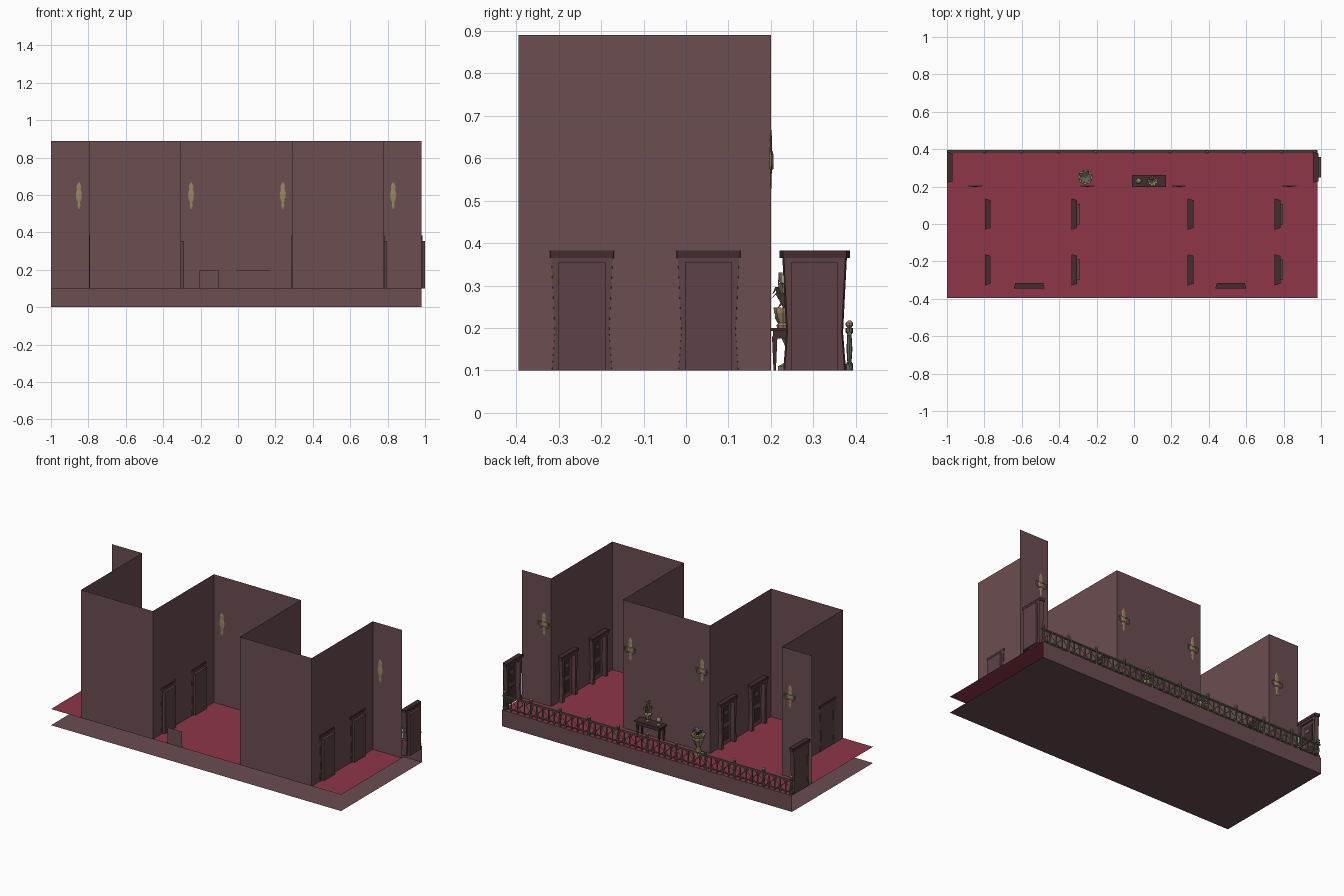
import bpy, bmesh, math
from mathutils import Matrix, Vector

if "Cube" in bpy.data.objects:
    bpy.data.objects.remove(bpy.data.objects["Cube"])


def mat(name, r, g, b):
    lin = lambda c: (c / 255 / 12.92) if c < 10 else ((c / 255 + .055) / 1.055) ** 2.4
    m = bpy.data.materials.new(name)
    m.diffuse_color = (lin(r), lin(g), lin(b), 1)
    m.use_nodes = True
    m.node_tree.nodes["Principled BSDF"].inputs["Base Color"].default_value = m.diffuse_color
    return m


WALL = mat("wall_brown", 107, 77, 81)
RED = mat("carpet_red", 143, 54, 73)
WOOD = mat("door_wood", 94, 66, 70)
DARK = mat("dark_wood", 66, 44, 48)
GOLD = mat("aged_gold", 152, 136, 100)
IRON = mat("green_iron", 92, 100, 82)


def make(name, bm, material, M=None, smooth=False):
    bmesh.ops.recalc_face_normals(bm, faces=bm.faces)
    me = bpy.data.meshes.new(name)
    bm.to_mesh(me)
    bm.free()
    if M:
        me.transform(M)
    for p in me.polygons:
        p.use_smooth = smooth
    me.materials.append(material)
    ob = bpy.data.objects.new(name, me)
    bpy.context.collection.objects.link(ob)
    return ob


def box(bm, x0, x1, y0, y1, z0, z1):
    M = Matrix.Translation(((x0 + x1) / 2, (y0 + y1) / 2, (z0 + z1) / 2))
    bmesh.ops.create_cube(bm, size=1, matrix=M @ Matrix.Diagonal((x1 - x0, y1 - y0, z1 - z0, 1)))


def quad(bm, *pts):
    bm.faces.new([bm.verts.new(p) for p in pts])


def lathe(bm, prof, x, y, n=8, ys=1.0):
    rings = [[bm.verts.new((x + r * math.cos(2 * math.pi * i / n), y + ys * r * math.sin(2 * math.pi * i / n), z))
              for i in range(n)] for r, z in prof]
    for a, b in zip(rings, rings[1:]):
        for i in range(n):
            bm.faces.new((a[i], a[(i + 1) % n], b[(i + 1) % n], b[i]))
    bm.faces.new(rings[0])
    bm.faces.new(rings[-1])


def tube(bm, pts, r, n=4):
    # square-section bar following a path
    for a, b in zip(pts, pts[1:]):
        a, b = Vector(a), Vector(b)
        rot = (b - a).to_track_quat('Z', 'Y').to_matrix().to_4x4()
        bmesh.ops.create_cone(bm, cap_ends=True, segments=n, radius1=r, radius2=r, depth=(b - a).length,
                              matrix=Matrix.Translation((a + b) / 2) @ rot)


# Floor, underside and riser below the railing
X0, X1, Y, F, H = -1.0, 0.98, 0.395, 0.1, 0.89
bm = bmesh.new()
quad(bm, (X0, -Y, F), (X1, -Y, F), (X1, Y, F), (X0, Y, F))
make("carpet_floor", bm, RED)
bm = bmesh.new()
quad(bm, (X0, -Y, 0), (X0, Y, 0), (X1, Y, 0), (X1, -Y, 0))
quad(bm, (X0, Y, 0), (X1, Y, 0), (X1, Y, F), (X0, Y, F))
make("floor_underside", bm, WALL)

# Folded wall with two alcoves
plan = [(X0, .2), (-.795, .2), (-.795, -Y), (-.305, -Y), (-.305, .2),
        (.29, .2), (.29, -Y), (.78, -Y), (.78, .2), (X1, .2)]
bm = bmesh.new()
lo = [bm.verts.new((x, y, F)) for x, y in plan]
hi = [bm.verts.new((x, y, H)) for x, y in plan]
for i in range(len(plan) - 1):
    bm.faces.new((lo[i], lo[i + 1], hi[i + 1], hi[i]))
ob = make("corridor_wall", bm, WALL)
bm = bmesh.new()
quad(bm, (-.205, -Y, F), (-.105, -Y, F), (-.105, -Y, .2), (-.205, -Y, .2))
make("low_panel", bm, WALL)


def door(x, y, ang, back):
    """Door facing local +y; the leaf sits at depth `back`; narrow side is +d or the wall side."""
    M = Matrix.Translation((x, y, F)) @ Matrix.Rotation(math.radians(ang), 4, 'Z')
    bm = bmesh.new()
    outer = [(.074, 0), (.067, .09), (.076, .265)]
    inner = [(.055, 0), (.051, .09), (.055, .253)]
    wf, wb = (.95, 1.0) if back >= 0 else (1.0, .95)
    # tapered jambs as a ring
    ring = outer + [(-u, z) for u, z in reversed(outer)]
    hole = inner + [(-u, z) for u, z in reversed(inner)]
    def row(pts, d, w):
        return [bm.verts.new((u * w, d, z)) for u, z in pts]
    of, ib, inf, ob_ = row(ring, .027, wf), row(hole, 0, 1), row(hole, .027, 1), row(ring, 0, wb)
    for i in range(5):
        for a, b in ((of, inf), (inf, ib), (ib, ob_), (ob_, of)):
            bm.faces.new((a[i], a[i + 1], b[i + 1], b[i]))
    make("door_frame", bm, WOOD, M)
    # lintel, narrower on one side
    bm = bmesh.new()
    box(bm, -.083, .083, 0, .03, .265, .283)
    for v in bm.verts:
        if (v.co.y > .015) == (back >= 0):
            v.co.x *= .9
    make("door_lintel", bm, DARK, M)
    # leaf, raised panels, number plate and knob
    bm = bmesh.new()
    box(bm, -.055, .055, back, back + .014, 0, .255)
    make("door_leaf", bm, WOOD, M)
    f = back + .014
    bm = bmesh.new()
    for z0, z1 in ((.025, .105), (.13, .235)):
        box(bm, -.036, .036, f, f + .003, z0, z1)
    make("door_panels", bm, DARK, M)
    bm = bmesh.new()
    box(bm, -.014, .014, f, f + .006, .19, .208)
    make("door_plate", bm, IRON, M)
    bm = bmesh.new()
    bmesh.ops.create_icosphere(bm, subdivisions=1, radius=.006, matrix=Matrix.Translation((.044, f + .006, .118)))
    make("door_knob", bm, GOLD, M)


for y in (.053, -.245):
    for x in (-.797, .287):
        door(x, y, -90, .001)
    for x in (-.304, .782):
        door(x, y, 90, -.014)
for x in (-.56, .518):
    door(x, -.345, 0, .001)
door(-1, .303, -90, .001)
door(.986, .303, 90, -.014)

# Railing: posts, rails, balusters and scrolls
yr = .385
posts = [X0 + .012] + [-.8 + .1985 * i for i in range(9)] + [X1 - .012]
bm = bmesh.new()
for x in posts:
    lathe(bm, [(.009, F), (.009, .115), (.005, .12), (.007, .15), (.005, .185), (.009, .19), (.009, .2)], x, yr)
make("railing_posts", bm, IRON)
bm = bmesh.new()
for x in posts:
    lathe(bm, [(.004, .2), (.009, .206), (.009, .212), (.003, .218)], x, yr)
make("railing_finials", bm, GOLD)
bm = bmesh.new()
box(bm, X0, X1, yr - .005, yr + .005, .182, .19)
box(bm, X0, X1, yr - .003, yr + .003, .112, .117)
make("railing_rails", bm, IRON)
bars, scroll = bmesh.new(), bmesh.new()
for a, b in zip(posts, posts[1:]):
    n = max(2, round((b - a) / .04))
    for i in range(1, n):
        x = a + (b - a) * i / n
        box(bars, x - .003, x + .003, yr - .003, yr + .003, F, .184)
    for i in range(n):
        c = a + (b - a) * (i + .5) / n
        s = 1 if i % 2 else -1
        tube(scroll, [(c + s * .012 * math.sin(t * math.pi / 4), yr, .12 + .0075 * t) for t in range(9)], .003)
make("railing_bars", bars, IRON)
make("railing_scrolls", scroll, GOLD)

# Wall sconces: flat spindle with curved arms
for x in (-.85, -.25, .24, .83):
    bm = bmesh.new()
    lathe(bm, [(.002, .525), (.009, .54), (.006, .555), (.015, .58), (.017, .605), (.011, .63), (.013, .645),
               (.003, .668)], x, .2, 8, .22)
    for s in (-1, 1):
        tube(bm, [(x, .202, .585), (x + s * .02, .203, .575), (x + s * .034, .203, .585), (x + s * .036, .203, .61)], .003)
        tube(bm, [(x, .202, .605), (x + s * .018, .203, .615), (x + s * .026, .203, .606)], .002)
    make("wall_sconce", bm, GOLD, smooth=False)

# Side table
bm = bmesh.new()
box(bm, -.01, .17, .199, .262, .193, .2)
box(bm, .0, .16, .205, .256, .175, .193)
for x in (.006, .154):
    for y in (.209, .252):
        bmesh.ops.create_cone(bm, cap_ends=True, segments=4, radius1=.004, radius2=.009, depth=.08,
                              matrix=Matrix.Translation((x, y, .14)) @ Matrix.Rotation(math.pi / 4, 4, 'Z'))
make("side_table", bm, DARK)


def leaves(bm, x, y, z, n, reach, rise, w):
    for i in range(n):
        a = 2 * math.pi * i / n + .3
        d, s = Vector((math.cos(a), math.sin(a), 0)), Vector((-math.sin(a), math.cos(a), 0))
        up = rise * (1 if i % 2 else .7)
        c = Vector((x, y, z))
        m, t = c + d * reach * .6 + Vector((0, 0, up)), c + d * reach + Vector((0, 0, up * .65))
        quad(bm, c, m + s * w, t, m - s * w)


# Potted plant and small globe on the table
bm = bmesh.new()
lathe(bm, [(.013, .2), (.015, .206), (.01, .212), (.02, .235), (.022, .248), (.018, .248)], .1, .228)
make("table_pot", bm, GOLD)
bm = bmesh.new()
leaves(bm, .1, .23, .246, 9, .03, .05, .009)
leaves(bm, .1, .23, .246, 5, .016, .085, .008)
make("table_plant", bm, GOLD)
bm = bmesh.new()
lathe(bm, [(.014, .2), (.012, .205), (.004, .209), (.004, .216)], .025, .23)
bmesh.ops.create_icosphere(bm, subdivisions=2, radius=.016, matrix=Matrix.Translation((.025, .23, .231)))
make("table_globe", bm, GOLD)

# Standing urn with plant
bm = bmesh.new()
lathe(bm, [(.033, F), (.033, .11), (.018, .118), (.014, .15), (.02, .165), (.036, .2), (.033, .21), (.04, .222),
           (.04, .228), (.028, .228), (.024, .215)], -.26, .25)
make("floor_urn", bm, GOLD)
bm = bmesh.new()
leaves(bm, -.26, .25, .216, 8, .04, .045, .011)
make("urn_plant", bm, IRON)
